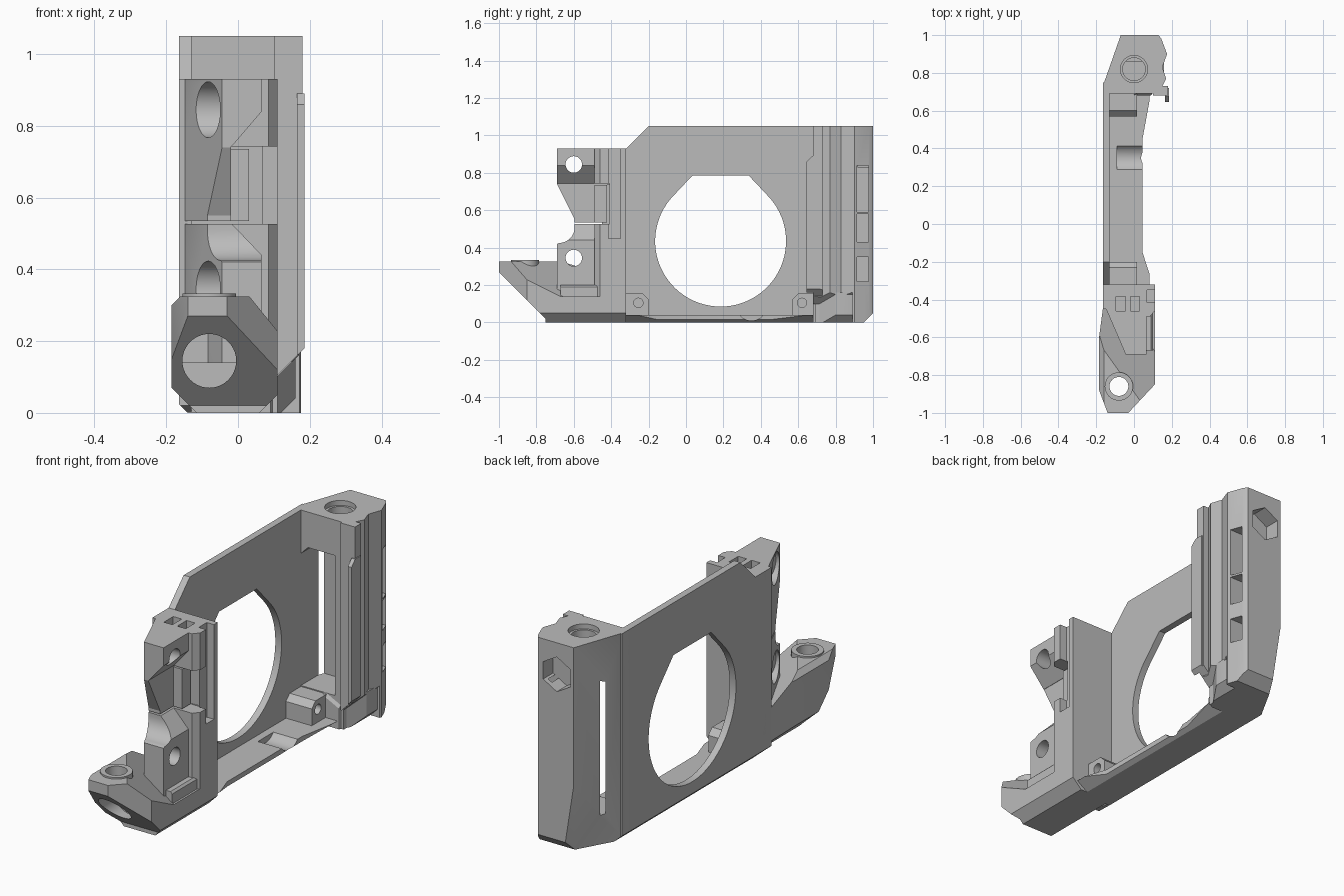
import bpy, bmesh, math
from mathutils import Vector

if "Cube" in bpy.data.objects:
    bpy.data.objects.remove(bpy.data.objects["Cube"], do_unlink=True)

grey = bpy.data.materials.new("plain_grey")
grey.use_nodes = True
grey.diffuse_color = (0.5, 0.5, 0.5, 1)
grey.node_tree.nodes["Principled BSDF"].inputs["Base Color"].default_value = (0.5, 0.5, 0.5, 1)

AXES = {"x": (1, 2, 0), "y": (0, 2, 1), "z": (0, 1, 2)}


def prism(name, pts, lo, hi, axis, planes=()):
    """Extrude a profile along an axis, then trim with (point, outward normal) planes."""
    a, b, c = AXES[axis]
    bm = bmesh.new()
    verts = []
    for u, v in pts:
        co = [0, 0, 0]
        co[a], co[b], co[c] = u, v, lo
        verts.append(bm.verts.new(co))
    face = bm.faces.new(verts)
    out = bmesh.ops.extrude_face_region(bm, geom=[face])
    move = Vector((0, 0, 0))
    move[c] = hi - lo
    bmesh.ops.translate(bm, vec=move, verts=[g for g in out["geom"] if isinstance(g, bmesh.types.BMVert)])
    for point, normal in planes:
        cut = bmesh.ops.bisect_plane(bm, geom=bm.verts[:] + bm.edges[:] + bm.faces[:],
                                     plane_co=point, plane_no=normal, clear_outer=True)
        edges = [g for g in cut["geom_cut"] if isinstance(g, bmesh.types.BMEdge)]
        if edges:
            bmesh.ops.holes_fill(bm, edges=edges, sides=0)
    bmesh.ops.recalc_face_normals(bm, faces=bm.faces[:])
    mesh = bpy.data.meshes.new(name)
    bm.to_mesh(mesh)
    bm.free()
    mesh.materials.append(grey)
    obj = bpy.data.objects.new(name, mesh)
    bpy.context.scene.collection.objects.link(obj)
    return obj


def rect(a, b, c, d):
    return [(a, c), (b, c), (b, d), (a, d)]


def box(name, x, y, z, planes=()):
    return prism(name, rect(*x, *y), *z, "z", planes)


def arc(cx, cy, r, start, end, n):
    return [(cx + r * math.cos(math.radians(start + (end - start) * i / n)),
             cy + r * math.sin(math.radians(start + (end - start) * i / n))) for i in range(n + 1)]


def rod(cx, cy, r, lo, hi, axis, n=40):
    return prism("cutter", arc(cx, cy, r, 0, 360, n)[:-1], lo, hi, axis)


def carve(obj, cutters, op="DIFFERENCE"):
    bpy.context.view_layer.objects.active = obj
    for cutter in cutters:
        mod = obj.modifiers.new("carve", "BOOLEAN")
        mod.operation, mod.solver, mod.object = op, "EXACT", cutter
        bpy.ops.object.modifier_apply(modifier=mod.name)
        bpy.data.objects.remove(cutter, do_unlink=True)


def cutbox(x, y, z):
    return box("cutter", x, y, z)


# Side wall with the big truncated round opening
wall = prism("side_wall", [(-0.45, 0.02), (-0.33, 0), (0.75, 0), (0.75, 1.05), (-0.2, 1.05), (-0.32, 0.93), (-0.45, 0.93)],
             -0.165, -0.13, "x", [((-0.165, 0, 0.025), (-1, 0, -1))])
opening = arc(0.185, 0.435, 0.35, 135, 405, 56) + [(0.336, 0.785), (0.034, 0.785)]
carve(wall, [prism("cutter", opening, -0.3, 0, "x")])

# Flared floor with a shallow round groove
floor = prism("floor_rail", [(-0.165, -0.35), (0.11, -0.35), (0.045, -0.15), (0.045, 0.45), (0.1, 0.75), (-0.165, 0.75)],
              0, 0.04, "z", [((-0.165, 0, 0.025), (-1, 0, -1)), ((0.045, 0, 0.015), (1, 0, -1.5))])
carve(floor, [rod(0.35, 0.09, 0.08, -0.09, 0.2, "x")])

# Screw tabs at both lower corners of the opening
for name, y0, y1, hole in (("front_screw_tab", -0.33, -0.2, -0.255), ("rear_screw_tab", 0.57, 0.7, 0.62)):
    slope = (0, 1, 1) if y0 < 0 else (0, -1, 1)
    edge = y1 if y0 < 0 else y0
    tab = box(name, (-0.14, 0.015), (y0, y1), (0.03, 0.155), [((0, edge, 0.125), slope)])
    carve(tab, [rod(hole, 0.105, 0.025, -0.08, 0.1, "x", 20)])

# Rear column: ribbed plan, trimmed at the lower end
plan = [(-0.165, 0.69), (-0.165, 0.73), (-0.07, 1), (0.13, 1), (0.145, 0.98), (0.175, 0.9),
        (0.15, 0.83), (0.17, 0.77), (0.145, 0.72), (0.15, 0.69)]
kink_a, kink_b, kink_c = Vector((-0.07, 1, 0.35)), Vector((-0.015, 1, 0)), Vector((-0.165, 0.73, 0))
kink = (kink_b - kink_a).cross(kink_c - kink_a)
if kink.x > 0:
    kink = -kink
column = prism("rear_column", plan, 0, 1.05, "z",
               [((0, 1, 0.05), (0, 1, -1)), (kink_a, kink), ((-0.165, 0, 0.025), (-1, 0, -1))])
carve(column, [
    prism("cutter", [(-0.13, 0.16), (0.06, 0.16), (0.06, 0.87), (-0.09, 0.87), (-0.13, 0.83)], 0.6, 0.86, "y"),
    rod(0, 0.82, 0.06, 0.8, 1.2, "z"),
    rod(0, 0.82, 0.072, 1.025, 1.2, "z"),
    prism("cutter", arc(0.025, 0.89, 0.088, 30, 330, 5), 0.92, 1.1, "y"),
    prism("cutter", [(0.11, -0.1), (0.3, -0.1), (0.3, 0.29), (0.11, 0.1)], 0.6, 0.89, "y"),
] + [cutbox((0.07, 0.3), (0.915, 0.975), z) for z in ((0.22, 0.35), (0.43, 0.58), (0.59, 0.84))])

# Corner foot below the ribs
prism("corner_foot", [(0, 0.68), (0.09, 0.68), (0.16, 0.8), (0.16, 0.9), (0.13, 0.99), (0, 0.99)], 0, 0.16, "z",
      [((0.16, 0.8, 0.04), (1, 0, -1)), ((0.1, 0.68, 0.1), (0.3, -1, 0.6)), ((0, 0.98, 0.03), (0, 1, -1))])

# Hooked lip along the column
box("hook_lip", (0.165, 0.185), (0.645, 0.72), (0.12, 0.89), [((0.185, 0.7, 0.18), (1, 0, -1)), ((0, 0.645, 0.86), (0, -1, 1))])
box("hook_web", (0.1, 0.18), (0.68, 0.73), (0.1, 1.05), [((0.185, 0.7, 0.18), (1, 0, -1))])

# Front post: side profile intersected with its plan
side = [(-0.69, 0.1), (-0.69, 0.42)] + arc(-0.68, 0.51, 0.085, 270, 360, 10) + \
       [(-0.595, 0.55), (-0.69, 0.74), (-0.69, 0.93), (-0.32, 0.93), (-0.32, 0.1)]
post = prism("front_post", side, -0.165, 0.11, "x")
carve(post, [prism("cutter", [(-0.165, -0.3), (-0.165, -0.41), (-0.04, -0.7), (0.065, -0.7), (0.065, -0.49),
                              (0.085, -0.49), (0.11, -0.46), (0.11, -0.3)], 0, 1, "z")], "INTERSECT")
waist = [(0.066, 0.84), (-0.02, 0.74), (-0.02, 0.53), (0.066, 0.44), (0.2, 0.44), (0.2, 0.84)]
cutters = [prism("cutter", waist, -0.8, -0.49, "y"),
           cutbox((0.03, 0.2), (-0.5, -0.41), (0.53, 0.74)),
           cutbox((-0.3, 0.2), (-0.422, -0.408), (0.53, 0.735)),
           cutbox((-0.3, 0.2), (-0.7, -0.41), (0.527, 0.535)),
           cutbox((-0.02, 0.2), (-0.7, -0.41), (0.735, 0.742)),
           cutbox((0.07, 0.2), (-0.415, -0.35), (0.45, 1))]
for z in (0.845, 0.345):
    cutters += [rod(-0.6, z, 0.044, -0.3, 0.2, "x"), rod(-0.6, z, 0.078, -0.3, -0.03, "x")]
for x in (-0.07, 0.005):
    cutters.append(cutbox((x - 0.024, x + 0.024), (-0.46, -0.385), (0.86, 1)))
carve(post, cutters)

# Base under the post and its low surrounding lip
box("post_base", (-0.165, 0.11), (-0.75, -0.32), (0, 0.14), [((0.11, 0, 0.05), (1, 0, -1)), ((-0.165, 0, 0.05), (-1, 0, -1))])
box("post_lip", (0, 0.1), (-0.67, -0.37), (0.13, 0.2), [((0.1, 0, 0.19), (1, 0, 1))])

# Faceted nose with crossing bores
nose_plan = [(-0.14, -1), (-0.03, -1), (0.11, -0.85), (0.11, -0.45), (-0.165, -0.45), (-0.185, -0.6), (-0.185, -0.88)]
nose = prism("nose", nose_plan, 0, 0.325, "z", [
    ((0, -1, 0.27), (0, -1, -1)),
    ((0, -0.9, 0.33), (0.7, 0.5, 1)),
    ((0.11, 0, 0.05), (1, 0, -1)),
    ((-0.185, 0, 0.07), (-1, 0, -1)),
    ((-0.185, 0, 0.3), (-1, 0, 1)),
])
carve(nose, [rod(-0.08, 0.145, 0.075, -1.1, -0.6, "y"),
             rod(-0.08, -0.86, 0.05, -0.1, 0.5, "z"),
             rod(-0.08, -0.86, 0.068, 0.3, 0.5, "z")])
collar = rod(-0.08, -0.86, 0.075, 0.29, 0.333, "z")
collar.name = "nose_collar"
carve(collar, [rod(-0.08, -0.86, 0.05, 0, 0.5, "z")])

# Crisp edges, smooth bores
bpy.ops.object.select_all(action="DESELECT")
for obj in bpy.context.scene.objects:
    if obj.type == "MESH":
        obj.select_set(True)
        bpy.context.view_layer.objects.active = obj
bpy.ops.object.shade_smooth_by_angle(angle=math.radians(25))
